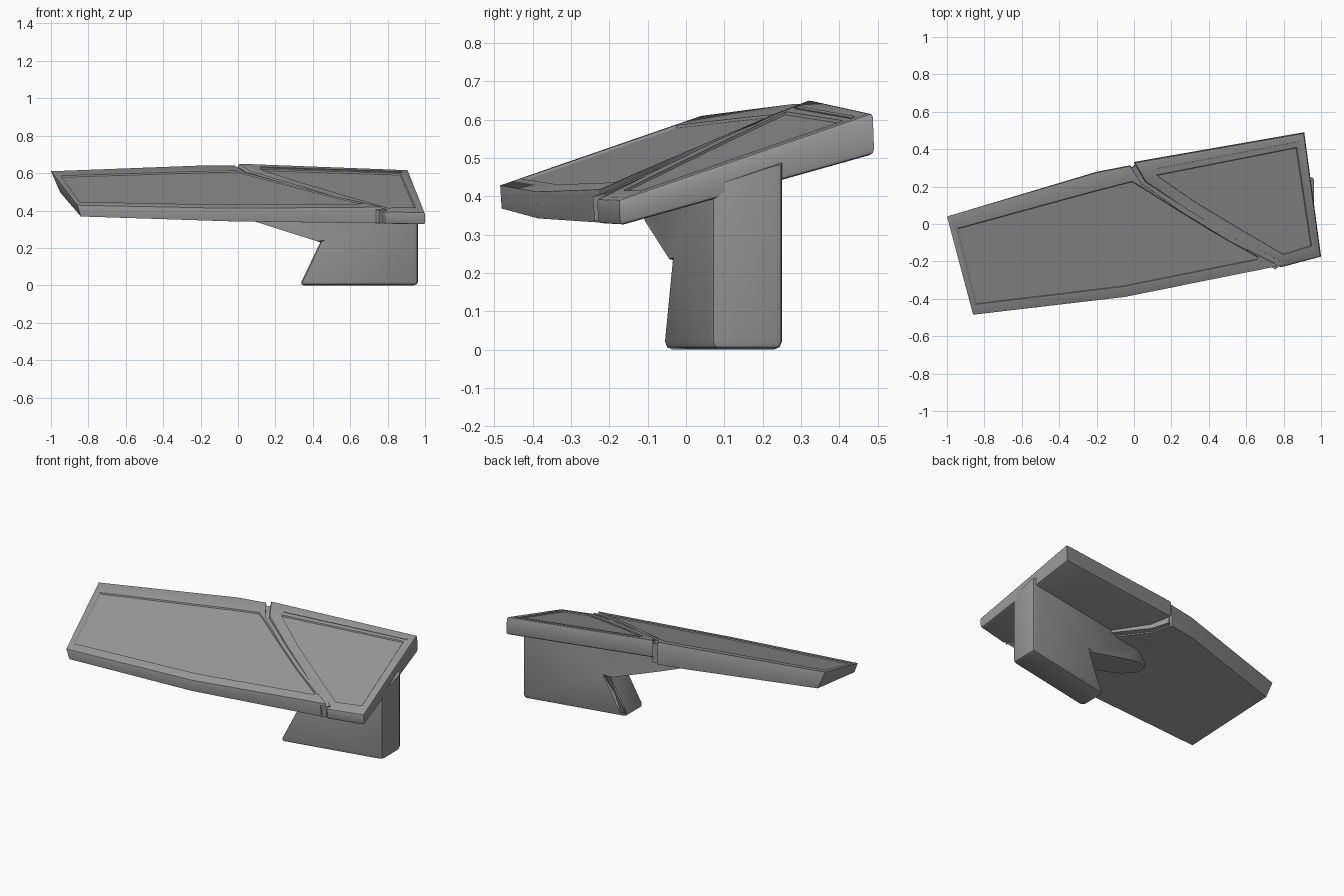
import bpy, bmesh, math

if "Cube" in bpy.data.objects:
    bpy.data.objects.remove(bpy.data.objects["Cube"])

dark = bpy.data.materials.new("dark_grey")
dark.diffuse_color = (.31, .31, .31, 1)
dark.use_nodes = True
dark.node_tree.nodes["Principled BSDF"].inputs["Base Color"].default_value = dark.diffuse_color

# sloped top planes of the two panel halves: z = a*x + b*y + c
def left_top(x, y):
    return .538 - .059 * x + .33 * y

def right_top(x, y):
    return .546 - .096 * x + .33 * y

# panel thickness grows from the front edge to the back edge
def left_depth(x, y):
    return .056 + .017 * (x + .86) + .1 * (y + .38 - .16 * x)

def right_depth(x, y):
    return .066 + .06 * (y + .38 - .16 * x)

def finish(bm, name):
    bmesh.ops.recalc_face_normals(bm, faces=bm.faces)
    me = bpy.data.meshes.new(name)
    bm.to_mesh(me)
    bm.free()
    me.materials.append(dark)
    ob = bpy.data.objects.new(name, me)
    bpy.context.collection.objects.link(ob)
    bpy.context.view_layer.objects.active = ob
    ob.select_set(True)

def slab(name, outer, top, depth, inner=None, lift=0, bevel=.014, shift=()):
    """Sloped slab; an inner outline makes a recessed screen on top."""
    bm = bmesh.new()
    n = len(outer)
    up = [bm.verts.new((x, y, top(x, y) + lift)) for x, y in outer]
    low = []
    for i, (x, y) in enumerate(outer):
        dx = shift[i] if i < len(shift) else 0
        low.append(bm.verts.new((x + dx, y + .004, top(x + dx, y) + lift - depth(x, y))))
    bm.faces.new(low[::-1])
    ring = [(i, (i + 1) % n) for i in range(n)]
    for i, j in ring:
        bm.faces.new((low[i], low[j], up[j], up[i]))
    if inner:
        rim = [bm.verts.new((x, y, top(x, y) + lift)) for x, y in inner]
        cx = sum(p[0] for p in inner) / n
        cy = sum(p[1] for p in inner) / n
        floor = []
        for x, y in inner:
            x, y = x + (cx - x) * .012, y + (cy - y) * .012
            floor.append(bm.verts.new((x, y, top(x, y) + lift - .007)))
        for i, j in ring:
            bm.faces.new((up[i], up[j], rim[j], rim[i]))
            bm.faces.new((rim[i], rim[j], floor[j], floor[i]))
        bm.faces.new(floor)
    else:
        bm.faces.new(up)
    if bevel:
        edges = [bm.edges.get((r[i], r[j])) for r in (up, low) for i, j in ring]
        bmesh.ops.bevel(bm, geom=edges, offset=bevel, segments=2, profile=.5,
                        affect='EDGES', clamp_overlap=True)
    finish(bm, name)

# large left panel with recessed screen
slab("main_panel",
     [(-1, .04), (-.86, -.485), (-.05, -.39), (.77, -.225), (.75, -.21), (.5, -.085),
      (.27, .055), (.04, .215), (-.02, .31), (-.2, .275)],
     left_top, left_depth,
     [(-.95, -.025), (-.85, -.43), (-.06, -.335), (.66, -.19), (.67, -.18), (.44, -.05),
      (.22, .085), (.03, .205), (-.01, .228), (-.2, .18)],
     shift=(.05, .02), bevel=.017)

# smaller right panel with its own screen
slab("side_panel",
     [(.785, -.232), (1.0, -.175), (.91, .487), (0, .328), (.06, .225), (.29, .075),
      (.52, -.065)],
     right_top, right_depth,
     [(.80, -.165), (.95, -.118), (.87, .41), (.12, .262), (.14, .245), (.34, .108),
      (.57, -.03)],
     bevel=.012)

# channel filling the gap between the panels, slightly sunk
seam = [(.775, -.223), (.75, -.205), (.51, -.078), (.28, .062), (.05, .22), (-.01, .305)]
slab("seam_channel",
     [(x - .02, y - .02) for x, y in seam] + [(x + .018, y + .012) for x, y in seam[::-1]],
     left_top, lambda x, y: left_depth(x, y) - .022, lift=-.014, bevel=0)

# slim bar along the back rim of the right panel
slab("back_strip", [(.12, .284), (.88, .428), (.88, .44), (.12, .296)],
     right_top, lambda x, y: .02, lift=.003, bevel=0)

# pedestal: side profile swept across its width, with a pointed tongue under the panel
slope = math.tan(math.radians(11.5))
width = .188
# x, z (None = tucked into the panel), amount the tip narrows
profile = [(.963, 0, 0), (.33, 0, 0), (.44, .23, 0), (.11, .335, 0), (0, .37, .01),
           (-.1, .402, .06), (-.1, None, .06), (0, None, .01), (.963, None, 0)]
bm = bmesh.new()
sides = []
for v, sign in ((0, 1), (width, -1)):
    loop = []
    for x, pz, narrow in profile:
        y = .067 + (x - .963) * slope + v + sign * narrow
        z = right_top(x, y) - .05 if pz is None else pz
        loop.append(bm.verts.new((x, y, z)))
    sides.append(loop)
f, b = sides
n = len(profile)
for i in range(n):
    j = (i + 1) % n
    bm.faces.new((f[i], b[i], b[j], f[j]))
# side walls split into flat strips
for s in sides:
    for k in ((0, 1, 2, 8), (2, 3, 7, 8), (3, 4, 7), (4, 5, 6, 7)):
        bm.faces.new([s[i] for i in k])
edges = [bm.edges.get((s[i], s[j])) for s in sides for i, j in ((0, 1), (1, 2), (8, 0))]
edges += [bm.edges.get((f[i], b[i])) for i in (0, 1)]
bmesh.ops.bevel(bm, geom=edges, offset=.022, segments=2, profile=.5,
                affect='EDGES', clamp_overlap=True)
finish(bm, "pedestal")

bpy.ops.object.shade_smooth_by_angle(angle=math.radians(30))
